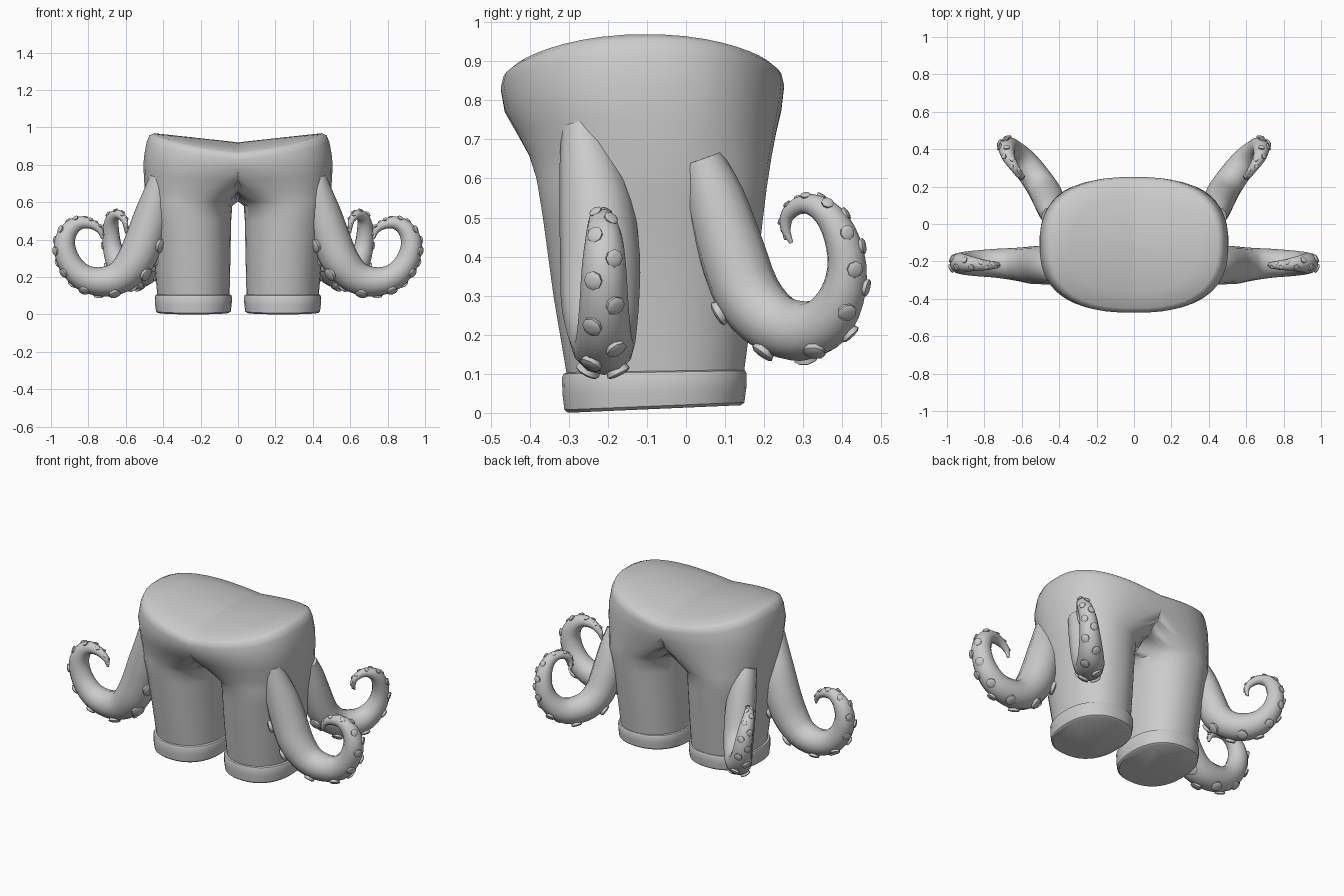
import bpy, bmesh, math
from mathutils import Vector

if "Cube" in bpy.data.objects:
    bpy.data.objects.remove(bpy.data.objects["Cube"])

grey = bpy.data.materials.new("cloth_grey")
grey.diffuse_color = (0.6, 0.6, 0.6, 1)
grey.use_nodes = True
grey.node_tree.nodes["Principled BSDF"].inputs["Base Color"].default_value = grey.diffuse_color


def make_object(name, bm, angle=40, mirror=True):
    bmesh.ops.recalc_face_normals(bm, faces=bm.faces)
    mesh = bpy.data.meshes.new(name)
    bm.to_mesh(mesh)
    bm.free()
    mesh.materials.append(grey)
    ob = bpy.data.objects.new(name, mesh)
    bpy.context.collection.objects.link(ob)
    bpy.context.view_layer.objects.active = ob
    ob.select_set(True)
    bpy.ops.object.shade_smooth_by_angle(angle=math.radians(angle))
    ob.select_set(False)
    if mirror:
        m = ob.modifiers.new("mirror", 'MIRROR')
        m.use_clip = True
        m.merge_threshold = 0.0005
    return ob


def loft(bm, rings, cap_start=True, cap_end=True):
    rows = [[bm.verts.new(p) for p in ring] for ring in rings]
    n = len(rows[0])
    for a, b in zip(rows, rows[1:]):
        for i in range(n):
            j = (i + 1) % n
            bm.faces.new((a[i], a[j], b[j], b[i]))
    if cap_start:
        bm.faces.new(rows[0])
    if cap_end:
        bm.faces.new(rows[-1])


def oval(x0, x1, y0, y1, n, count=40):
    """Superellipse outline between the given limits."""
    pts = []
    for i in range(count):
        a = 2 * math.pi * (i + 0.5) / count
        c, s = math.cos(a), math.sin(a)
        pts.append(((x0 + x1) / 2 + (x1 - x0) / 2 * math.copysign(abs(c) ** (2 / n), c),
                    (y0 + y1) / 2 + (y1 - y0) / 2 * math.copysign(abs(s) ** (2 / n), s)))
    return pts


def top_height(x, y):
    """Saddle-shaped waist: high at the hips, low at front and back."""
    return 0.92 + 0.11 * min(abs(x), 0.45) - 0.055 * ((y + 0.1) / 0.36) ** 2


# Trousers: one leg that widens past the centre line into half of the hips
rows = [  # z, x0, x1, y0, y1, squareness
    (0.08, 0.045, 0.43, -0.303, 0.146, 2.2),
    (0.30, 0.040, 0.45, -0.340, 0.175, 2.2),
    (0.50, 0.036, 0.475, -0.367, 0.198, 2.2),
    (0.58, 0.030, 0.49, -0.380, 0.208, 2.2),
    (0.605, -0.01, 0.493, -0.385, 0.212, 2.2),
    (0.66, -0.10, 0.50, -0.402, 0.220, 2.3),
    (0.73, -0.25, 0.505, -0.435, 0.232, 2.4),
    (0.80, -0.40, 0.505, -0.465, 0.245, 2.5),
    (0.87, -0.49, 0.49, -0.475, 0.252, 2.5),
    (0.90, -0.475, 0.475, -0.468, 0.245, 2.5),
    (0.91, -0.45, 0.45, -0.450, 0.228, 2.5),
]
rings = []
for z, x0, x1, y0, y1, n in rows:
    ring = []
    for x, y in oval(x0, x1, y0, y1, n):
        x = max(x, 0)
        h = z if z < 0.6 else 0.6 + (z - 0.6) / 0.31 * (top_height(x, y) - 0.6)
        ring.append((x, y, h))
    rings.append(ring)
for k in (0.75, 0.5, 0.25, 0.02):  # closed waist surface
    ring = []
    for x, y, _ in rings[len(rows) - 1]:
        x, y = x * k, -0.11 + (y + 0.11) * k
        ring.append((x, y, top_height(x, y)))
    rings.append(ring)
bm = bmesh.new()
loft(bm, rings)
inner = [f for f in bm.faces if all(v.co.x < 1e-5 for v in f.verts)]
bmesh.ops.delete(bm, geom=inner, context='FACES')
bmesh.ops.remove_doubles(bm, verts=bm.verts, dist=0.0004)
make_object("trousers", bm, 50)

# Rolled cuffs, slightly higher at the back
bm = bmesh.new()
rings = []
for z, g in ((0.0, -0.012), (0.008, -0.003), (0.05, 0.002), (0.09, 0.003),
             (0.1, -0.001), (0.104, -0.012)):
    rings.append([(x, y, z + (0.02 - 0.12 * z) * (y + 0.31) / 0.46)
                  for x, y in oval(0.035 - g, 0.442 + g, -0.315 - g, 0.153 + g, 2.3)])
loft(bm, rings)
make_object("cuffs", bm)


def smooth_path(ctrl, steps=3):
    """Catmull-Rom through (x, y, z, radius) points."""
    p = [Vector(c) for c in ctrl]
    p = [2 * p[0] - p[1]] + p + [2 * p[-1] - p[-2]]
    out = []
    for i in range(1, len(p) - 2):
        for k in range(steps):
            t = k / steps
            out.append(0.5 * (2 * p[i] + (p[i + 1] - p[i - 1]) * t
                       + (2 * p[i - 1] - 5 * p[i] + 4 * p[i + 1] - p[i + 2]) * t * t
                       + (3 * p[i] - p[i - 1] - 3 * p[i + 1] + p[i + 2]) * t ** 3))
    return out + [p[-2]]


def tentacle(name, ctrl, heading, first):
    side = Vector(heading).normalized().cross(Vector((0, 0, 1)))
    path = smooth_path(ctrl)
    pos = [p.to_3d() for p in path]
    rad = [max(p[3], 0.004) for p in path]
    frames = []
    for i in range(len(pos)):
        t = (pos[min(i + 1, len(pos) - 1)] - pos[max(i - 1, 0)]).normalized()
        out = t.cross(side).normalized()
        frames.append((t, out, out.cross(t)))
    # tapering arm
    bm = bmesh.new()
    rings = []
    for p, r, (t, o, s) in zip(pos, rad, frames):
        rings.append([p + r * (math.cos(a) * o + math.sin(a) * s)
                      for a in (2 * math.pi * k / 12 for k in range(12))])
    loft(bm, rings)
    make_object(name, bm, 60)
    # two staggered rows of suckers along the outside of the curl
    bm = bmesh.new()
    gap, flip = 0.0, 1
    for i in range(first, len(pos) - 2):
        seg = (pos[i + 1] - pos[i]).length
        while gap < seg:
            u = gap / seg
            r = rad[i] * (1 - u) + rad[i + 1] * u
            t, o, s = frames[i]
            a = flip * math.radians(27)
            n = math.cos(a) * o + math.sin(a) * s
            w = n.cross(t)
            base = pos[i].lerp(pos[i + 1], u) + n * r
            sr = 0.36 * r + 0.004
            rings = []
            for h, k in ((-0.4, 0.85), (0.2, 1.0), (0.36, 0.75), (0.42, 0.35)):
                rings.append([base + n * h * sr + k * sr * (math.cos(b) * t + math.sin(b) * w)
                              for b in (2 * math.pi * q / 8 for q in range(8))])
            loft(bm, rings)
            flip = -flip
            gap += 1.9 * sr
        gap -= seg
    make_object(name + "_suckers", bm, 45)


# Front pair curls straight out to the sides
front = [(.42, -.27, .74, .05), (.435, -.25, .64, .075), (.46, -.23, .53, .095),
         (.50, -.22, .40, .102), (.55, -.22, .285, .100), (.63, -.215, .20, .088),
         (.73, -.21, .175, .078), (.83, -.21, .20, .070), (.90, -.21, .275, .063),
         (.928, -.21, .37, .057), (.905, -.21, .445, .048), (.85, -.215, .488, .036),
         (.785, -.22, .483, .026), (.738, -.22, .45, .018), (.725, -.22, .405, .006)]
tentacle("front_tentacle", front, (1, 0, 0), 9)

# Back pair curls diagonally backwards
back = [(.44, .04, .65, .055), (.44, .075, .55, .075), (.45, .115, .42, .085),
        (.47, .16, .30, .085), (.51, .225, .23, .080), (.565, .30, .21, .076),
        (.615, .36, .235, .068), (.655, .40, .30, .058), (.675, .412, .38, .050),
        (.68, .393, .46, .043), (.67, .355, .515, .034), (.64, .305, .535, .025),
        (.61, .262, .51, .019), (.60, .255, .47, .013), (.60, .27, .435, .005)]
tentacle("back_tentacle", back, (.62, .78, 0), 9)
